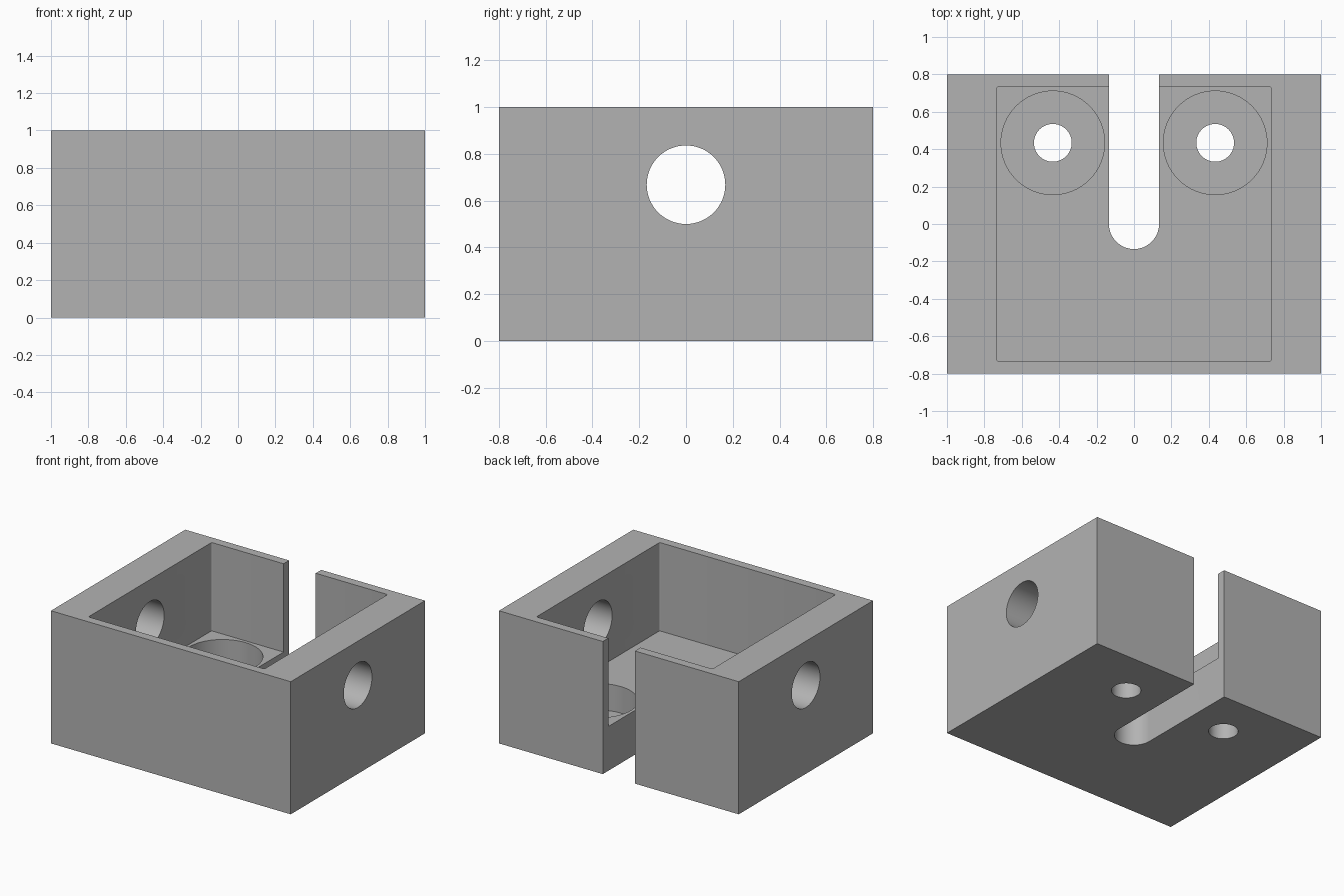
import bpy, bmesh, math
from mathutils import Matrix

if "Cube" in bpy.data.objects:
    bpy.data.objects.remove(bpy.data.objects["Cube"])

SEG = 64


def prism(name, points, z0, z1, matrix=Matrix()):
    """Extrude a closed 2D outline from z0 to z1."""
    bm = bmesh.new()
    face = bm.faces.new([bm.verts.new((x, y, z0)) for x, y in points])
    ext = bmesh.ops.extrude_face_region(bm, geom=[face])
    for v in ext["geom"]:
        if isinstance(v, bmesh.types.BMVert):
            v.co.z = z1
    bmesh.ops.recalc_face_normals(bm, faces=bm.faces)
    bm.transform(matrix)
    mesh = bpy.data.meshes.new(name)
    bm.to_mesh(mesh)
    bm.free()
    obj = bpy.data.objects.new(name, mesh)
    bpy.context.collection.objects.link(obj)
    return obj


def arc(cx, cy, r, a0, a1, n):
    return [(cx + r * math.cos(math.radians(a0 + (a1 - a0) * i / n)),
             cy + r * math.sin(math.radians(a0 + (a1 - a0) * i / n)))
            for i in range(n + 1)]


def circle(cx, cy, r):
    return arc(cx, cy, r, 0, 360, SEG)[:-1]


def rect(hx, hy, r=0):
    if not r:
        return [(-hx, -hy), (hx, -hy), (hx, hy), (-hx, hy)]
    pts = []
    for i, (sx, sy) in enumerate([(1, 1), (-1, 1), (-1, -1), (1, -1)]):
        pts += arc(sx * (hx - r), sy * (hy - r), r, 90 * i, 90 * i + 90, 4)
    return pts


FLOOR = 0.334
BORE_FLOOR = 0.134

# Solid block
body = prism("housing_block", rect(1, 0.8), 0, 1)

# Open pocket, cable slot with a round end, and cross hole
cutters = [
    prism("pocket_cutter", rect(0.734, 0.734, 0.01), FLOOR, 1.2),
    prism("slot_cutter", arc(0, 0, 0.134, 180, 360, 32) + [(0.134, 1), (-0.134, 1)], -0.2, 1.3),
    prism("cross_hole_cutter", circle(0, 0, 0.168), -1.2, 1.2,
          Matrix.Translation((0, 0, 0.668)) @ Matrix.Rotation(math.pi / 2, 4, "Y")),
]
# Counterbored screw holes, mirrored about the slot
for s in (-1, 1):
    cutters.append(prism("counterbore_cutter", circle(s * 0.434, 0.434, 0.277), BORE_FLOOR, 0.5))
    cutters.append(prism("screw_hole_cutter", circle(s * 0.434, 0.434, 0.101), -0.3, 0.4))

bpy.context.view_layer.objects.active = body
for c in cutters:
    mod = body.modifiers.new("cut", "BOOLEAN")
    mod.operation = "DIFFERENCE"
    mod.solver = "EXACT"
    mod.object = c
    bpy.ops.object.modifier_apply(modifier=mod.name)
for c in cutters:
    bpy.data.objects.remove(c)

# Plain grey finish
grey = bpy.data.materials.new("plain grey")
grey.diffuse_color = (0.45, 0.45, 0.45, 1)
grey.use_nodes = True
grey.node_tree.nodes["Principled BSDF"].inputs["Base Color"].default_value = grey.diffuse_color
body.data.materials.clear()
body.data.materials.append(grey)

bpy.ops.object.select_all(action="DESELECT")
body.select_set(True)
bpy.ops.object.shade_smooth_by_angle(angle=math.radians(30))
